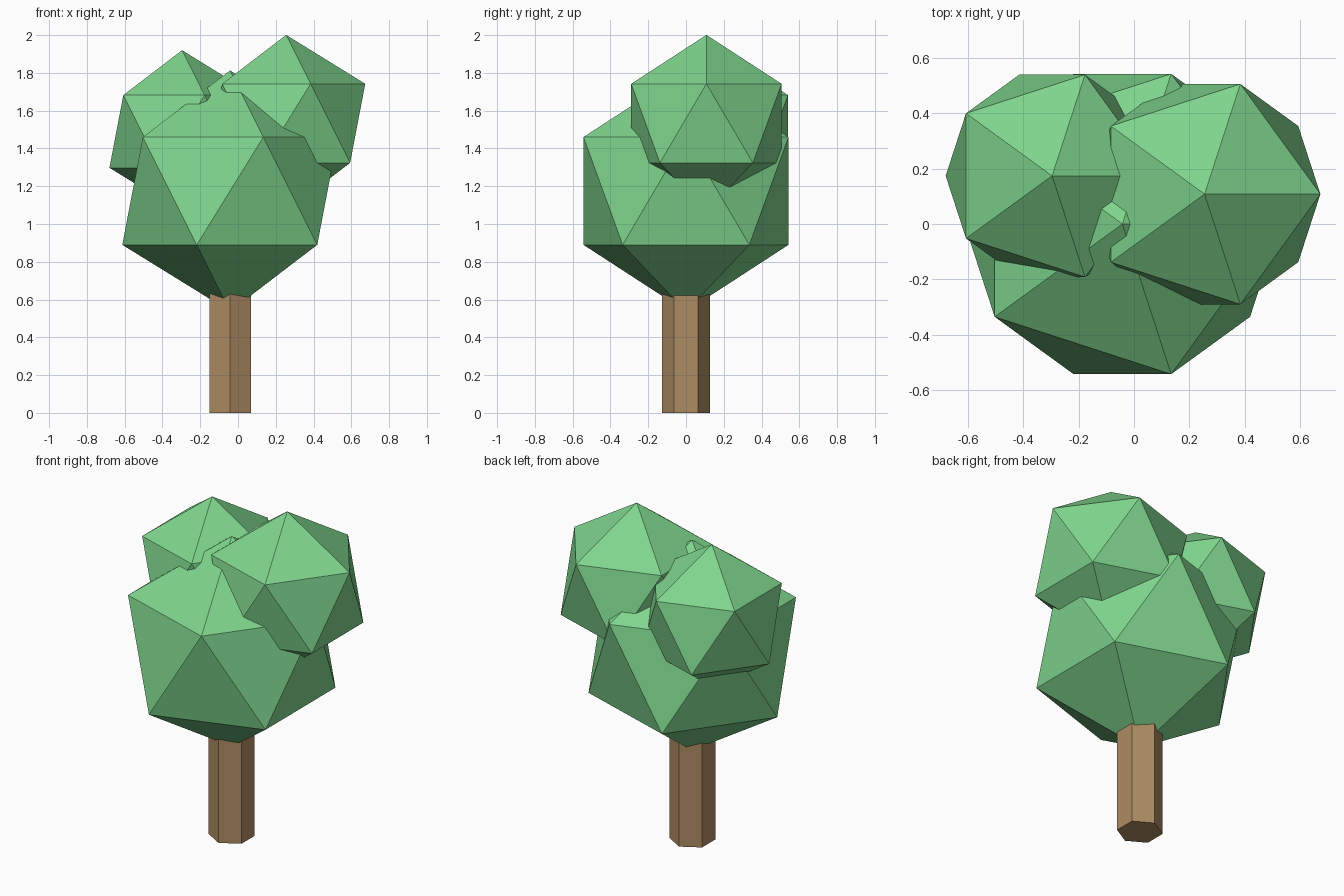
import bpy

# Remove the default cube
cube = bpy.data.objects.get("Cube")
if cube:
    bpy.data.objects.remove(cube, do_unlink=True)


def make_material(name, color):
    mat = bpy.data.materials.new(name)
    mat.use_nodes = True
    mat.diffuse_color = color
    mat.node_tree.nodes["Principled BSDF"].inputs["Base Color"].default_value = color
    return mat


def finish(name, mat):
    obj = bpy.context.object
    obj.name = name
    obj.data.name = name
    obj.data.materials.append(mat)
    bpy.ops.object.shade_flat()


leaf_green = make_material("leaf green", (0.21, 0.66, 0.265, 1))
bark_brown = make_material("bark brown", (0.42, 0.265, 0.125, 1))

TRUNK_X = -0.042

# Six-sided trunk, its top hidden in the foliage
trunk_height = 0.9
bpy.ops.mesh.primitive_cylinder_add(
    vertices=6, radius=0.127, depth=trunk_height,
    location=(TRUNK_X, 0, trunk_height / 2))
finish("trunk", bark_brown)

# Three overlapping low-poly foliage clumps
clumps = [
    ("main_foliage", 0.638, (TRUNK_X, 0, 1.175)),
    ("left_foliage", 0.468, (0.255, 0.108, 1.533)),
    ("right_foliage", 0.43, (-0.296, 0.174, 1.49)),
]
for name, radius, center in clumps:
    bpy.ops.mesh.primitive_ico_sphere_add(
        subdivisions=1, radius=radius, location=center)
    finish(name, leaf_green)
